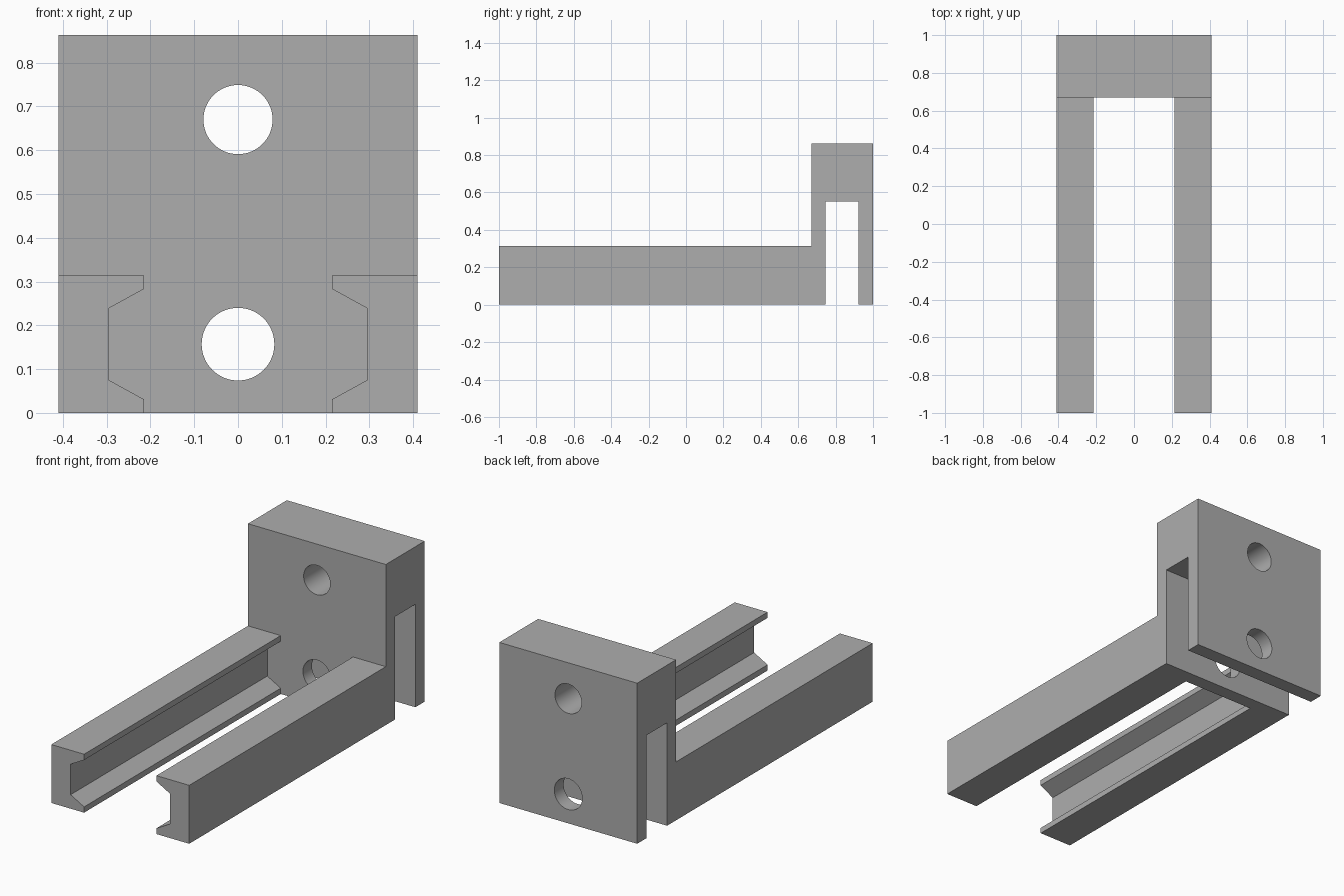
import bpy, bmesh, math
from mathutils import Vector

cube = bpy.data.objects.get("Cube")
if cube:
    bpy.data.objects.remove(cube, do_unlink=True)

HALF_W = 0.41     # half width of the whole part
PLATE_Y = 0.67    # front face of the upright block
RAIL_H = 0.314

# Material
grey = bpy.data.materials.new("plain grey")
grey.use_nodes = True
colour = (0.42, 0.42, 0.42, 1)
grey.diffuse_color = colour
grey.node_tree.nodes["Principled BSDF"].inputs["Base Color"].default_value = colour


def extrude_profile(name, points, depth):
    """Closed solid from a planar outline, swept along depth."""
    bm = bmesh.new()
    face = bm.faces.new([bm.verts.new(p) for p in points])
    swept = bmesh.ops.extrude_face_region(bm, geom=[face])["geom"]
    moved = [v for v in swept if isinstance(v, bmesh.types.BMVert)]
    bmesh.ops.translate(bm, verts=moved, vec=Vector(depth))
    bmesh.ops.recalc_face_normals(bm, faces=bm.faces)
    mesh = bpy.data.meshes.new(name)
    bm.to_mesh(mesh)
    bm.free()
    mesh.materials.append(grey)
    obj = bpy.data.objects.new(name, mesh)
    bpy.context.collection.objects.link(obj)
    return obj


# Upright block with a slot open at the bottom
outline = [(PLATE_Y, 0), (PLATE_Y, 0.863), (1, 0.863), (1, 0),
           (0.921, 0), (0.921, 0.553), (0.746, 0.553), (0.746, 0)]
block = extrude_profile("upright_block", [(-HALF_W, y, z) for y, z in outline],
                        (2 * HALF_W, 0, 0))

# Round holes through the block
for label, z, radius in (("lower", 0.157, 0.083), ("upper", 0.67, 0.079)):
    bpy.ops.mesh.primitive_cylinder_add(vertices=64, radius=radius, depth=1,
                                        location=(0, 0.85, z),
                                        rotation=(math.pi / 2, 0, 0))
    cutter = bpy.context.object
    cutter.name = label + "_hole_cutter"
    cutter.data.materials.append(grey)
    cutter.hide_render = True
    cutter.hide_viewport = True
    cutter.display_type = 'WIRE'
    cut = block.modifiers.new(label + "_hole", 'BOOLEAN')
    cut.operation = 'DIFFERENCE'
    cut.solver = 'EXACT'
    cut.object = cutter

# Apply the cuts, then discard the cutters
bpy.context.view_layer.update()
graph = bpy.context.evaluated_depsgraph_get()
cut_mesh = bpy.data.meshes.new_from_object(block.evaluated_get(graph))
block.modifiers.clear()
block.data = cut_mesh
for obj in [o for o in bpy.data.objects if o.name.endswith("_hole_cutter")]:
    bpy.data.objects.remove(obj, do_unlink=True)

# Smooth hole walls with sharp rims
bpy.ops.object.select_all(action='DESELECT')
block.select_set(True)
bpy.context.view_layer.objects.active = block
bpy.ops.object.shade_smooth_by_angle(angle=math.radians(30))

# Pair of channel rails, grooves facing each other
rail = [(HALF_W, 0), (0.215, 0), (0.215, 0.031), (0.295, 0.075),
        (0.295, 0.239), (0.215, 0.283), (0.215, RAIL_H), (HALF_W, RAIL_H)]
for side, sign in (("left", 1), ("right", -1)):
    extrude_profile(side + "_rail", [(sign * x, -1, z) for x, z in rail],
                    (0, 1 + PLATE_Y, 0))
